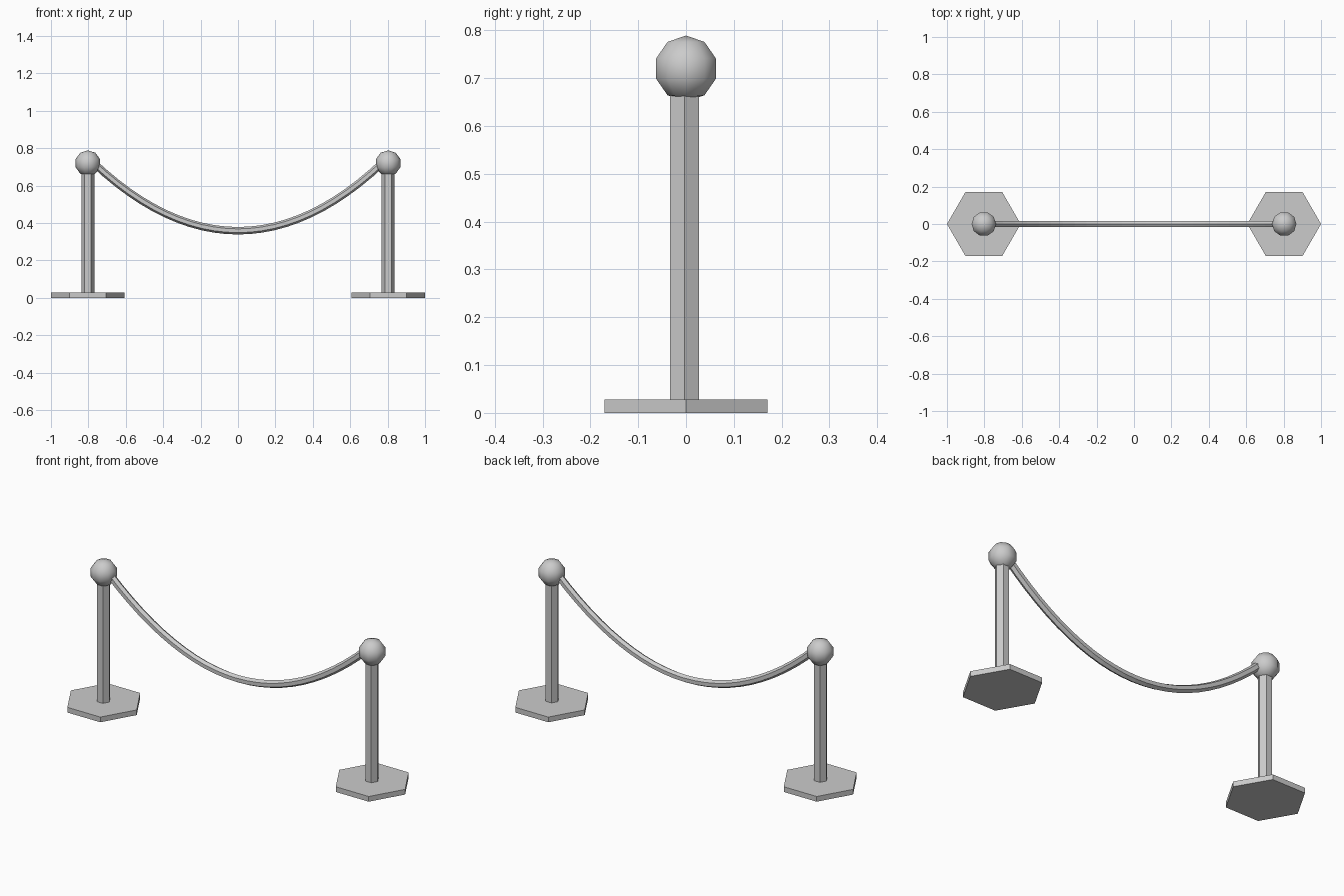
import bpy, bmesh
from math import sin, cos, pi, atan

if "Cube" in bpy.data.objects:
    bpy.data.objects.remove(bpy.data.objects["Cube"])

POST_X = 0.803


def prism(name, radius, x, y, z0, z1):
    """Six-sided upright prism with corners on the x axis."""
    bpy.ops.mesh.primitive_cylinder_add(vertices=6, radius=radius, depth=z1 - z0,
                                        location=(x, y, (z0 + z1) / 2),
                                        rotation=(0, 0, pi / 6))
    bpy.context.object.name = name


# Two stanchions: base plate, post and ball top
for side, sx in (("left", -1), ("right", 1)):
    x = sx * POST_X
    prism(side + "_base", 0.197, x, 0, 0, 0.028)
    prism(side + "_post", 0.035, x, -0.003, 0.028, 0.69)
    bpy.ops.mesh.primitive_uv_sphere_add(segments=10, ring_count=5, radius=0.069,
                                         location=(x, 0, 0.72), rotation=(0, 0, pi / 2))
    bpy.context.object.name = side + "_ball"
    bpy.ops.object.shade_smooth()

# Sagging six-sided rope swept along a parabola
SEGMENTS, HALF, LOW, SAG, R = 24, 0.775, 0.359, 0.365, 0.02
bm = bmesh.new()
rings = []
for i in range(SEGMENTS + 1):
    t = 2 * i / SEGMENTS - 1
    tilt = atan(2 * SAG * t / HALF)
    ring = []
    for k in range(6):
        a = pi / 2 + k * pi / 3
        up = R * sin(a)
        ring.append(bm.verts.new((HALF * t - up * sin(tilt), R * cos(a),
                                  LOW + SAG * t * t + up * cos(tilt))))
    rings.append(ring)
for a, b in zip(rings, rings[1:]):
    for k in range(6):
        n = (k + 1) % 6
        bm.faces.new((a[k], a[n], b[n], b[k]))
bm.faces.new(rings[0])
bm.faces.new(rings[-1])
bmesh.ops.recalc_face_normals(bm, faces=bm.faces)
mesh = bpy.data.meshes.new("rope")
bm.to_mesh(mesh)
bm.free()
bpy.context.collection.objects.link(bpy.data.objects.new("rope", mesh))
